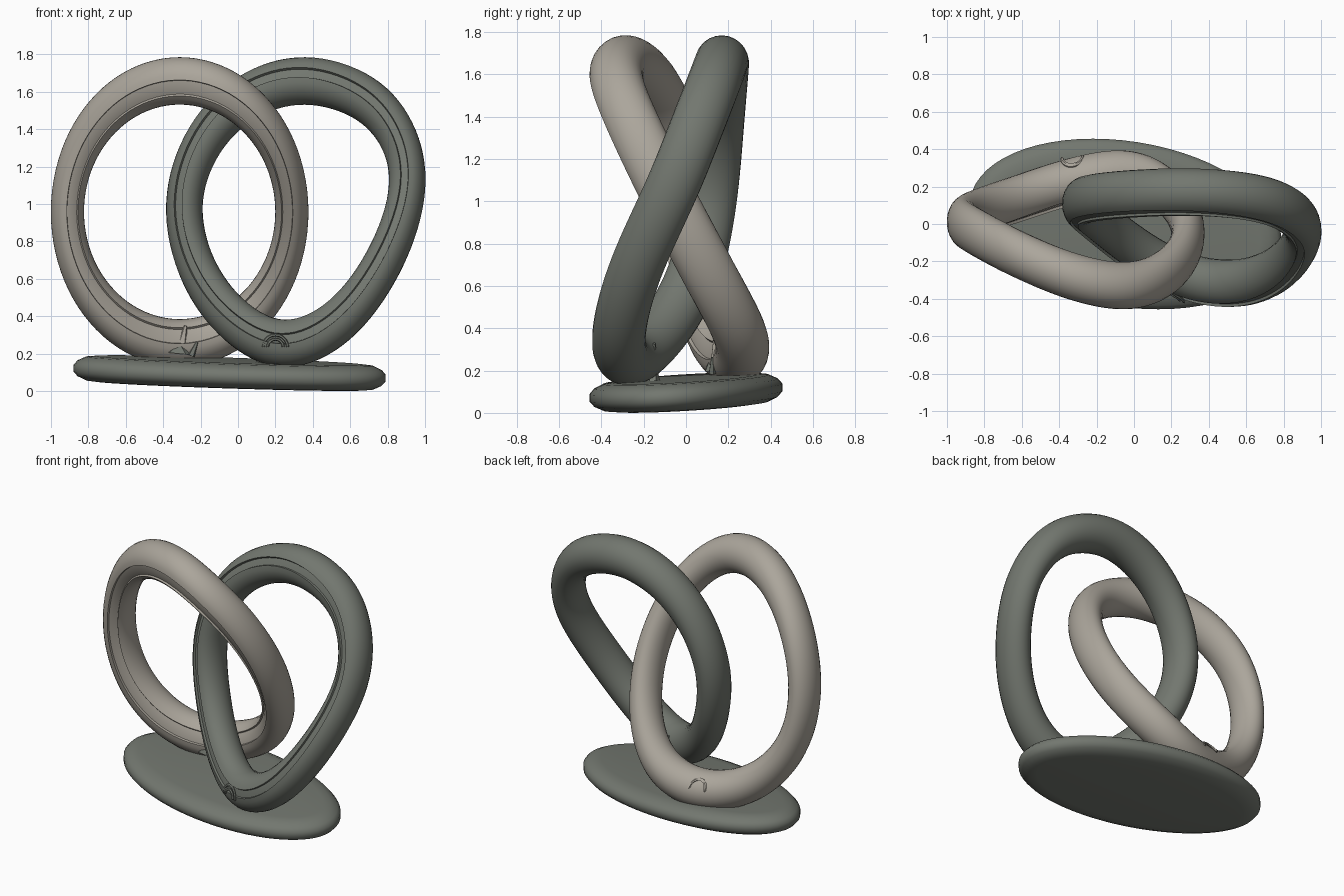
import bpy, bmesh, math
from mathutils import Vector, Matrix

if "Cube" in bpy.data.objects:
    bpy.data.objects.remove(bpy.data.objects["Cube"])


def material(name, color):
    m = bpy.data.materials.new(name)
    m.diffuse_color = (*color, 1)
    m.use_nodes = True
    m.node_tree.nodes["Principled BSDF"].inputs["Base Color"].default_value = m.diffuse_color
    return m


LIGHT = material("warm light grey", (0.41, 0.38, 0.33))
DARK = material("green dark grey", (0.17, 0.185, 0.16))


def finish(bm, name, mat, angle=35):
    bmesh.ops.recalc_face_normals(bm, faces=bm.faces)
    me = bpy.data.meshes.new(name)
    bm.to_mesh(me)
    bm.free()
    ob = bpy.data.objects.new(name, me)
    bpy.context.collection.objects.link(ob)
    me.materials.append(mat)
    bpy.ops.object.select_all(action='DESELECT')
    ob.select_set(True)
    bpy.context.view_layer.objects.active = ob
    bpy.ops.object.shade_smooth_by_angle(angle=math.radians(angle))
    return ob


def closed_curve(keys, steps):
    """Smooth closed path through the key points, then relaxed."""
    pts, n = [], len(keys)
    for i in range(n):
        a, b, c, d = (Vector(keys[(i + k) % n]) for k in (-1, 0, 1, 2))
        for s in range(steps):
            t = s / steps
            pts.append(0.5 * (2 * b + (c - a) * t + (2 * a - 5 * b + 4 * c - d) * t * t
                              + (3 * b - a - 3 * c + d) * t ** 3))
    for _ in range(16):
        pts = [(pts[i - 1] + 2 * p + pts[(i + 1) % len(pts)]) / 4 for i, p in enumerate(pts)]
    return pts


def loft(bm, rings, closed):
    """Skin a series of vertex loops."""
    n = len(rings[0])
    for i in range(len(rings) if closed else len(rings) - 1):
        r0, r1 = rings[i], rings[(i + 1) % len(rings)]
        for j in range(n):
            k = (j + 1) % n
            bm.faces.new((r0[j], r0[k], r1[k], r1[j]))


def grooved_ring(name, keys, mat, groove, squeeze, twist, radius=0.127):
    # Section: angle 0 is outward, 90 faces front, with a stepped channel cut in
    g0, g1 = groove
    rim = radius * 0.99
    section = [(g0, rim), (g0 + 1, radius * 0.87), ((g0 + g1) / 2, radius * 0.87),
               (g1 - 1, radius * 0.89), (g1, rim)]
    span = 360 - (g1 - g0)
    section += [(g1 + span * k / 24, radius) for k in range(1, 24)]
    # The tube is narrower along x, so it is built wide and squeezed
    path = [Vector((p.x / squeeze, p.y, p.z)) for p in closed_curve(keys, 8)]
    bm, rings = bmesh.new(), []
    for i, p in enumerate(path):
        tan = (path[(i + 1) % len(path)] - path[i - 1]).normalized()
        front = Vector((0, -1, 0))
        front = (front - tan * front.dot(tan)).normalized()
        out = tan.cross(front)
        turn = twist * math.cos(math.tau * i / len(path) + math.pi / 4)
        loop = []
        for deg, r in section:
            a = math.radians(deg + turn)
            v = p + out * (r * math.cos(a)) + front * (r * math.sin(a))
            loop.append(bm.verts.new((v.x * squeeze, v.y, v.z)))
        rings.append(loop)
    loft(bm, rings, True)
    return finish(bm, name, mat)


# Left ring: an ellipse from the front that leans forward at the top
depths = [-0.05, -0.23, -0.34, -0.29, -0.165, -0.045, 0.012, 0.06, 0.135, 0.235, 0.275, 0.14]
left_keys = [(-0.312 + 0.611 * math.cos(math.radians(30 * i)), y,
              0.958 + 0.713 * math.sin(math.radians(30 * i))) for i, y in enumerate(depths)]
grooved_ring("left_ring", left_keys, LIGHT, (88, 130), 0.70, 0)

# Right ring: an egg shape that leans backward at the top
right_keys = [(0.910, -0.07, 1.05), (0.872, 0.045, 1.34), (0.69, 0.135, 1.57), (0.355, 0.172, 1.672),
              (0.04, 0.165, 1.575), (-0.19, 0.145, 1.34), (-0.300, 0.115, 1.00),
              (-0.22, 0.04, 0.64), (-0.02, -0.12, 0.37), (0.25, -0.28, 0.235),
              (0.55, -0.325, 0.37), (0.785, -0.24, 0.69)]
grooved_ring("right_ring", right_keys, DARK, (72, 98), 0.77, 24)

# Base: tilted oval disc with a rounded rim
bm = bmesh.new()
spin = Matrix.Rotation(math.radians(-9), 3, 'Z')
rings = []
for inset, h in [(0.12, -0.068), (0.07, -0.063), (0.025, -0.042), (0.004, -0.018),
                 (0.004, 0.018), (0.025, 0.042), (0.07, 0.063), (0.12, 0.068)]:
    loop = []
    for k in range(64):
        a = math.tau * k / 64
        p = spin @ Vector(((0.846 - inset) * math.cos(a), (0.446 - inset) * math.sin(a), 0))
        loop.append(bm.verts.new((p.x - 0.045, p.y, 0.096 + h - 0.027 * p.x + 0.044 * p.y)))
    rings.append(loop)
loft(bm, rings, False)
bm.faces.new(rings[0])
bm.faces.new(rings[-1])
finish(bm, "base", DARK, 60)


def shard(name, loc, size, tilt, mat):
    # Small rough chip where a ring meets the base
    bm = bmesh.new()
    bmesh.ops.create_cone(bm, cap_ends=True, segments=5, radius1=1, radius2=0.35, depth=2,
                          matrix=Matrix.Translation(loc) @ Matrix.Rotation(tilt, 4, 'Y')
                          @ Matrix.Diagonal((*size, 1)))
    finish(bm, name, mat, 20)


def small_arc(name, centre, radius, slope, lean, mat):
    # Thin raised arch lying along the surface of a tube
    bm, rings = bmesh.new(), []
    for i in range(11):
        a = math.pi * i / 10
        loop = []
        for j in range(6):
            b = math.tau * j / 6
            r = radius + 0.008 * math.cos(b)
            dx, dz = r * math.cos(a), r * math.sin(a)
            loop.append(bm.verts.new((centre[0] + dx, centre[1] + 0.010 * math.sin(b)
                                      + slope * dx + lean * dz, centre[2] + dz)))
        rings.append(loop)
    loft(bm, rings, False)
    bm.faces.new(rings[0])
    bm.faces.new(rings[-1])
    finish(bm, name, mat)


shard("left_joint_chip", (-0.32, 0.115, 0.22), (0.075, 0.03, 0.02), 0.1, DARK)
shard("left_joint_chip_small", (-0.235, 0.125, 0.225), (0.02, 0.02, 0.04), 0.4, DARK)
shard("left_joint_chip_tall", (-0.29, 0.135, 0.30), (0.025, 0.02, 0.05), 0.2, LIGHT)
shard("right_joint_chip", (0.12, -0.15, 0.18), (0.04, 0.03, 0.04), -0.3, DARK)
shard("right_joint_chip_tall", (0.23, -0.15, 0.28), (0.04, 0.02, 0.05), 0.3, DARK)
small_arc("right_joint_arch", (0.20, -0.382, 0.235), 0.065, -0.5, 0.25, DARK)
small_arc("right_joint_arch_inner", (0.20, -0.384, 0.235), 0.042, -0.5, 0.2, DARK)
small_arc("left_joint_arch", (-0.33, 0.355, 0.305), 0.055, 0.1, -0.75, LIGHT)
